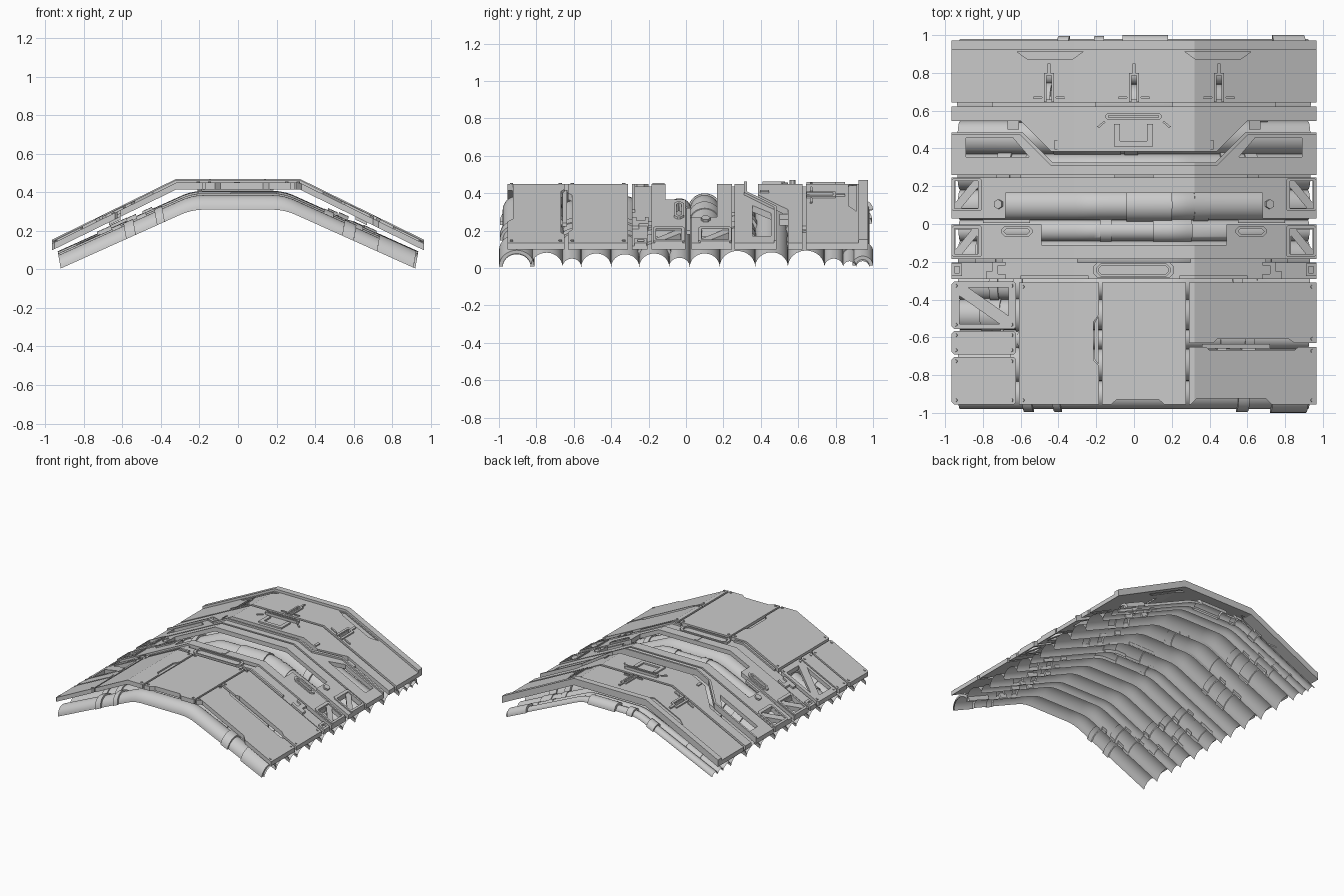
import bpy, bmesh, math, random
from mathutils import Matrix

if "Cube" in bpy.data.objects:
    bpy.data.objects.remove(bpy.data.objects["Cube"])
random.seed(4)

KINK, SLOPE, TOP = 0.32, 0.49, 0.45


def roof_z(x):
    return TOP - max(0, abs(x) - KINK) * SLOPE


def finish(bm, name, smooth=False):
    me = bpy.data.meshes.new(name)
    bm.to_mesh(me)
    bm.free()
    ob = bpy.data.objects.new(name, me)
    bpy.context.collection.objects.link(ob)
    if smooth:
        bpy.context.view_layer.objects.active = ob
        ob.select_set(True)
        bpy.ops.object.shade_smooth_by_angle(angle=math.radians(35))
        ob.select_set(False)
    return ob


def flip(pts):
    return [(-x, y) for x, y in pts]


def rect(x0, x1, y0, y1, c=0.0):
    if c == 0:
        return [(x0, y0), (x1, y0), (x1, y1), (x0, y1)]
    return [(x0 + c, y0), (x1 - c, y0), (x1, y0 + c), (x1, y1 - c),
            (x1 - c, y1), (x0 + c, y1), (x0, y1 - c), (x0, y0 + c)]


def slab(name, outer, holes=(), lift=0.0, thick=0.035, mirror=False):
    """Plan outline with holes, folded over the roof profile and thickened."""
    loops = [outer, *holes]
    if mirror:
        loops += [flip(p) for p in loops]
    bm = bmesh.new()
    for lp in loops:
        vs = [bm.verts.new((x, y, 0)) for x, y in lp]
        for a, b in zip(vs, vs[1:] + vs[:1]):
            bm.edges.new((a, b))
    bmesh.ops.triangle_fill(bm, use_beauty=True, edges=bm.edges[:], normal=(0, 0, 1))
    for s in (-1, 1):
        bmesh.ops.bisect_plane(bm, geom=bm.verts[:] + bm.edges[:] + bm.faces[:],
                               plane_co=(s * KINK, 0, 0), plane_no=(1, 0, 0))
    for v in bm.verts:
        v.co.z = roof_z(v.co.x) + lift
    ext = bmesh.ops.extrude_face_region(bm, geom=bm.faces[:], use_keep_orig=True)
    for g in ext["geom"]:
        if isinstance(g, bmesh.types.BMVert):
            g.co.z -= thick
    bmesh.ops.recalc_face_normals(bm, faces=bm.faces[:])
    return finish(bm, name)


def braced(x0, x1, y0, y1, w=0.035):
    """Two triangular holes leaving a diagonal brace from (x0,y1) to (x1,y0)."""
    d = w if x1 > x0 else -w
    return [[(x0, y0), (x1 - d, y0), (x0, y1 - w)], [(x1, y1), (x0 + d, y1), (x1, y0 + w)]]


def bolts(name, pts, r=0.009, h=0.012, seg=10):
    bm = bmesh.new()
    for x, y in pts:
        tilt = 0 if abs(x) < KINK else math.copysign(math.atan(SLOPE), x)
        m = Matrix.Translation((x, y, roof_z(x))) @ Matrix.Rotation(tilt, 4, 'Y')
        bmesh.ops.create_cone(bm, cap_ends=True, segments=seg, radius1=r, radius2=r, depth=h, matrix=m)
    return finish(bm, name)


# Half-round conduits under the roof, each one sweep with stepped collars
def base(x):
    a, w, s = abs(x) - 0.24, 0.06, 0.449
    if a <= -w:
        return 0.31, 0.0
    if a >= w:
        return 0.31 - a * s, s
    return 0.31 - s * (a + w) ** 2 / (4 * w), s * (a + w) / (2 * w)


def conduit(name, y, r, collars, seg=16):
    xs = [-0.92, -0.3, -0.27, -0.24, -0.21, -0.18, 0.18, 0.21, 0.24, 0.27, 0.3, 0.92]
    st = []
    for a, b, k in collars:
        st += [(a, 1), (a + 1e-4, k), (b - 1e-4, k), (b, 1)]
    for x in xs:
        k = next((k for a, b, k in collars if a < x < b), 1)
        st.append((x, k))
    st.sort(key=lambda p: p[0])
    bm, rings = bmesh.new(), []
    for x, k in st:
        z, s = base(x)
        ang = math.atan(s) * (1 if x > 0 else -1)
        ring = []
        for i in range(seg + 1):
            t = math.pi * i / seg
            h = r * k * math.sin(t)
            ring.append(bm.verts.new((x + h * math.sin(ang) * 0.4, y - r * k * math.cos(t), z + h * math.cos(ang))))
        rings.append(ring)
    for p, q in zip(rings, rings[1:]):
        for i in range(seg):
            bm.faces.new((p[i], q[i], q[i + 1], p[i + 1]))
    return finish(bm, name, True)


bounds = [-0.98, -0.83, -0.66, -0.56, -0.4, -0.25, -0.09, 0.02, 0.18, 0.37, 0.545, 0.74, 0.84, 0.91, 0.98]
fixed = {0: [(-0.58, -0.53, 1.2), (-0.42, -0.38, 1.2), (0.54, 0.6, 1.2), (0.72, 0.91, 1.26)],
         6: [(-0.18, -0.12, 1.12), (0.1, 0.3, 1.15)],
         7: [(-0.04, 0.2, 1.12), (0.31, 0.39, 1.06)],
         9: [(-0.42, -0.07, 1.06), (-0.05, 0.02, 1.1)],
         13: [(-0.4, -0.34, 1.4), (-0.21, -0.16, 1.4), (-0.06, 0.18, 1.57), (0.73, 0.9, 1.57)]}
for i, (a, b) in enumerate(zip(bounds, bounds[1:])):
    cs = fixed.get(i)
    if cs is None:
        cs = []
        for s in (-1, 1):
            c = random.uniform(0.42, 0.6)
            for lo, hi in ((c, c + 0.05), (c + 0.13, c + 0.13 + random.uniform(0.04, 0.12))):
                cs.append((*sorted((s * lo, s * hi)), random.uniform(1.08, 1.2)))
    conduit(f"conduit_{i + 1}", (a + b) / 2, (b - a) / 2, cs)

# Front plating
E = 0.965
slab("window_panel", rect(-E, -0.625, -0.555, -0.305, 0.012), braced(-0.925, -0.665, -0.53, -0.335, 0.045))
slab("small_panel", rect(-E, -0.625, -0.69, -0.567, 0.012))
slab("corner_panel", rect(-E, -0.625, -0.955, -0.705, 0.012))
slab("left_panel", [(-0.61, -0.955), (-0.185, -0.955), (-0.185, -0.75), (-0.215, -0.72), (-0.215, -0.52),
                    (-0.185, -0.48), (-0.185, -0.31), (-0.61, -0.31)])
slab("left_panel_insert", [(-0.187, -0.745), (-0.21, -0.715), (-0.21, -0.525), (-0.187, -0.485)], lift=-0.008)
slab("middle_panel", [(-0.17, -0.955), (-0.12, -0.955), (-0.09, -0.928), (0.13, -0.928), (0.16, -0.955),
                      (0.275, -0.955), (0.275, -0.31), (-0.17, -0.31)])
slab("right_panel_rear", [(0.29, -0.63), (0.42, -0.63), (0.44, -0.61), (0.82, -0.61), (0.85, -0.63),
                          (E, -0.63), (E, -0.31), (0.29, -0.31)])
slab("right_panel_front", [(0.29, -0.955), (0.3, -0.955), (0.33, -0.925), (0.7, -0.925), (0.73, -0.955), (E, -0.955),
                           (E, -0.65), (0.87, -0.65), (0.85, -0.668), (0.4, -0.668), (0.38, -0.65), (0.29, -0.65)])
slab("right_seam_rail", rect(0.36, 0.72, -0.66, -0.635), lift=-0.012, thick=0.02)
panels = [(-E, -0.625, -0.555, -0.305), (-E, -0.625, -0.69, -0.567), (-E, -0.625, -0.955, -0.705),
          (-0.61, -0.185, -0.955, -0.31), (-0.17, 0.275, -0.955, -0.31), (0.29, E, -0.63, -0.31), (0.29, E, -0.955, -0.65)]
bolts("panel_screws", [(x, y) for a, b, c, d in panels for x in (a + 0.022, b - 0.022) for y in (c + 0.022, d - 0.022)])

# Narrow service strip
slab("service_strip", rect(-E, E, -0.29, -0.205), lift=-0.015, thick=0.02)
slab("service_hatch", rect(-0.215, 0.21, -0.287, -0.2, 0.025), [rect(-0.195, 0.19, -0.274, -0.213, 0.018)])
slab("service_hatch_lid", rect(-0.188, 0.183, -0.268, -0.219, 0.015), lift=-0.005)
slab("service_bar", rect(0.24, 0.6, -0.29, -0.272), mirror=True)
slab("service_clamp", [(0.68, -0.29), (0.78, -0.29), (0.78, -0.25), (0.75, -0.25), (0.75, -0.2), (0.68, -0.2),
                       (0.68, -0.22), (0.72, -0.22), (0.72, -0.265), (0.68, -0.265)], mirror=True)
slab("service_end", rect(0.91, E, -0.275, -0.21), [rect(0.925, 0.95, -0.26, -0.225)], mirror=True)

# Slotted ribs exposing the central conduits
slab("front_rib", [(-E, -0.185), (E, -0.185), (E, -0.002), (0.49, -0.002), (0.49, -0.11), (-0.49, -0.11),
                   (-0.49, -0.002), (-E, -0.002)],
     [h for s in (-1, 1) for h in braced(s * 0.83, s * 0.945, -0.165, -0.03, 0.03)]
     + [rect(s - 0.075, s + 0.075, -0.055, -0.022, 0.014) for s in (-0.62, 0.62)])
slab("front_rib_handle", rect(0.535, 0.705, -0.065, -0.012, 0.02), [rect(0.552, 0.688, -0.052, -0.025, 0.012)],
     lift=0.012, thick=0.02, mirror=True)
slab("rear_rib", [(-E, 0.03), (-0.68, 0.03), (-0.68, 0.165), (0.68, 0.165), (0.68, 0.03), (E, 0.03),
                  (E, 0.245), (-E, 0.245)],
     [h for s in (-1, 1) for h in braced(s * 0.82, s * 0.945, 0.085, 0.23, 0.03)])
for nm, y0, y1 in (("front_window_frame", -0.175, -0.008), ("rear_window_frame", 0.068, 0.243)):
    slab(nm, rect(0.805, E, y0, y1, 0.01), [rect(0.825, 0.95, y0 + 0.015, y1 - 0.015)],
         lift=0.01, thick=0.02, mirror=True)
bolts("hex_bolts", [(-0.715, 0.105), (0.715, 0.105)], 0.026, 0.03, 6)
slab("rib_seam", rect(-0.02, 0.01, -0.18, -0.115), lift=0.004, thick=0.01)

# Stepped plate and its curved trim
win = [(0.89, 0.455), (0.64, 0.455), (0.555, 0.355), (0.89, 0.355)]
slab("stepped_trim", [(-E, 0.26), (E, 0.26), (E, 0.485), (0.59, 0.485), (0.43, 0.325), (-0.43, 0.325),
                      (-0.59, 0.485), (-E, 0.485)], [win, flip(win)])
edge = [(E, 0.485), (0.59, 0.485), (0.43, 0.325), (0, 0.325)]
inner = [(0, 0.31), (0.44, 0.31), (0.6, 0.47), (E, 0.47)]
slab("trim_lip", edge + flip(edge[:3])[::-1] + flip(inner[1:])[::-1] + inner[1:], lift=0.014, thick=0.03)
slab("stepped_plate", [(-E, 0.545), (-0.6, 0.545), (-0.44, 0.385), (0.44, 0.385), (0.6, 0.545), (E, 0.545),
                       (E, 0.622), (-E, 0.622)])
slab("plate_bracket", [(-0.105, 0.41), (0.1, 0.41), (0.1, 0.53), (0.07, 0.53), (0.07, 0.44), (-0.075, 0.44),
                       (-0.075, 0.53), (-0.105, 0.53)], lift=0.012, thick=0.02)
slab("plate_handle", rect(-0.15, 0.145, 0.553, 0.585, 0.008), [rect(-0.135, 0.13, 0.563, 0.575)],
     lift=0.02, thick=0.025)
slab("plate_tick", [(0.15, 0.54), (0.16, 0.545), (0.195, 0.515), (0.185, 0.508)], lift=0.008, thick=0.012, mirror=True)
slab("plate_pin", rect(0.405, 0.42, 0.395, 0.445), lift=0.008, thick=0.012, mirror=True)
slab("plate_side_clip", rect(0.61, 0.67, 0.5, 0.55), lift=-0.02, thick=0.03, mirror=True)

# Rear plate, its latches and the raised back beam
notch = [(0.62, 0.912), (0.27, 0.912), (0.33, 0.87), (0.56, 0.87)]
slots = [rect(x - 0.012, x + 0.012, 0.66, 0.785) for x in (-0.45, 0, 0.45)]
slab("rear_plate", rect(-E, E, 0.642, 0.923), [notch, flip(notch), *slots])
slab("rear_plate_insert", notch, lift=-0.008, thick=0.02, mirror=True)
for i, x in enumerate((-0.45, 0, 0.45)):
    slab(f"latch_{i + 1}", [(x - 0.026, 0.645), (x - 0.013, 0.645), (x - 0.013, 0.785), (x + 0.013, 0.785),
                            (x + 0.013, 0.645), (x + 0.026, 0.645), (x + 0.026, 0.8), (x - 0.026, 0.8)],
         lift=0.01, thick=0.03)
    slab(f"latch_tip_{i + 1}", rect(x - 0.007, x + 0.007, 0.8, 0.85), lift=0.01, thick=0.015)
    for s in (-1, 1):
        c = x + s * 0.06
        slab(f"latch_foot_{i + 1}", rect(c - 0.025, c + 0.025, 0.662, 0.676, 0.005), lift=0.008, thick=0.012)
slab("back_beam", rect(-E, E, 0.923, 0.972), lift=0.02, thick=0.055)

# Small tie rails in the seams between plates
for i, (y, xs) in enumerate(((0.632, (0.2, 0.75)), (0.252, (0.1, 0.6)), (0.014, (0.55, 0.8)), (-0.195, (0.3, 0.7)))):
    slab(f"seam_rail_{i + 1}", rect(xs[0], xs[1], y - 0.01, y + 0.01), lift=-0.015, thick=0.02, mirror=True)
